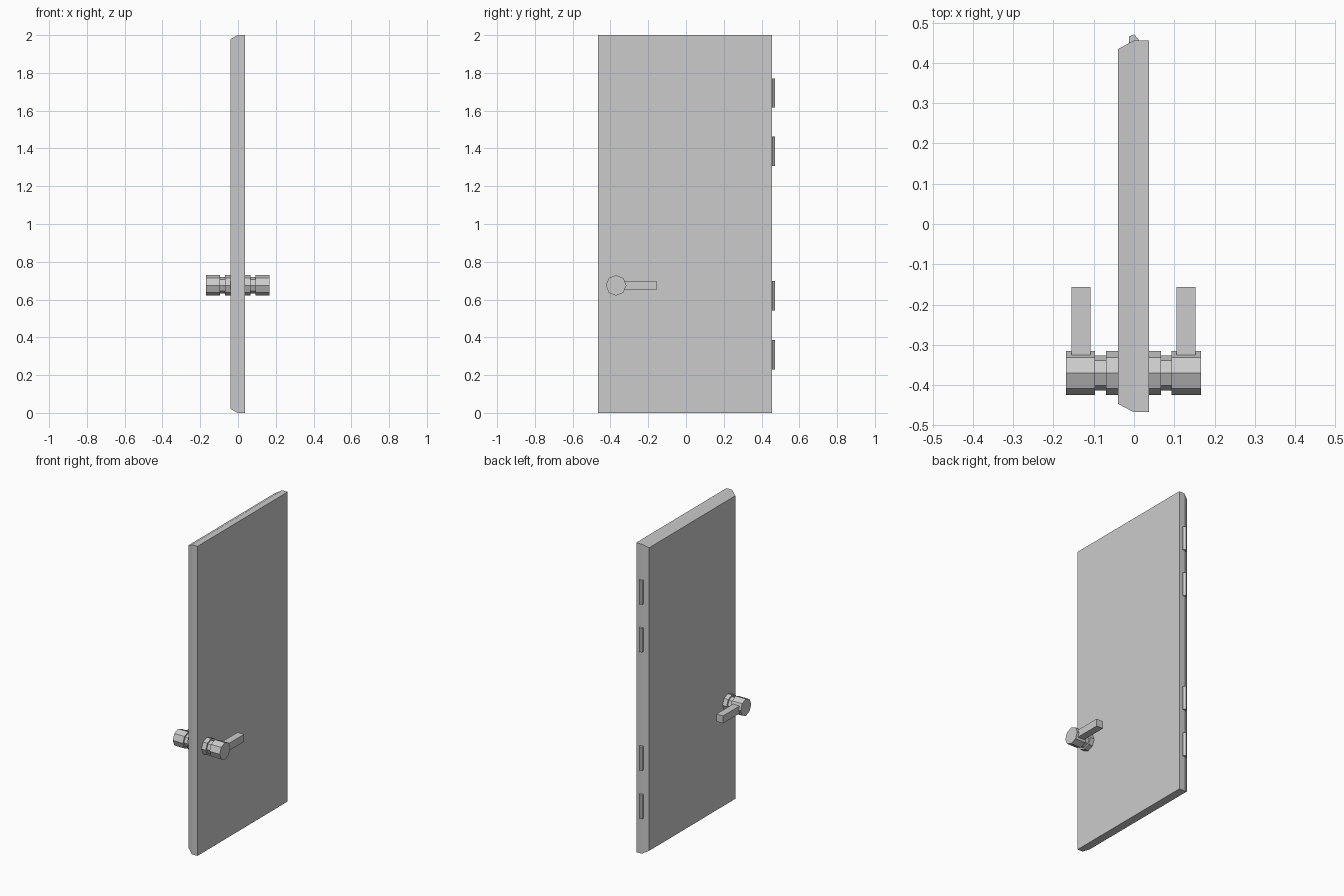
import bpy, bmesh, math
from mathutils import Matrix, Vector

if "Cube" in bpy.data.objects:
    bpy.data.objects.remove(bpy.data.objects["Cube"], do_unlink=True)

grey = bpy.data.materials.new("plain_grey")
grey.use_nodes = True
colour = (0.6, 0.6, 0.6, 1)
grey.diffuse_color = colour
grey.node_tree.nodes["Principled BSDF"].inputs["Base Color"].default_value = colour


def finish(name, bm):
    bmesh.ops.recalc_face_normals(bm, faces=bm.faces)
    mesh = bpy.data.meshes.new(name)
    bm.to_mesh(mesh)
    bm.free()
    mesh.materials.append(grey)
    obj = bpy.data.objects.new(name, mesh)
    bpy.context.collection.objects.link(obj)
    return obj


def add_box(bm, low, high):
    low, high = Vector(low), Vector(high)
    place = Matrix.Translation((low + high) / 2) @ Matrix.Diagonal((*(high - low), 1))
    return bmesh.ops.create_cube(bm, size=1, matrix=place)["verts"]


def octagon(bm, x0, x1, radius, y, z):
    place = Matrix.Translation(((x0 + x1) / 2, y, z)) @ Matrix.Rotation(math.pi / 2, 4, "Y")
    bmesh.ops.create_cone(bm, cap_ends=True, segments=8, radius1=radius,
                          radius2=radius, depth=x1 - x0, matrix=place)


# Door slab: straight half on the left, tapered half on the right
MID, HALF, BEVEL = -0.0015, 0.0385, 0.021
bm = bmesh.new()
add_box(bm, (MID, -0.467, 0), (MID + HALF, 0.455, 2))
back = next(f for f in bm.faces if f.calc_center_median().x < MID + 0.001)
extruded = bmesh.ops.extrude_face_region(bm, geom=[back])["geom"]
for v in (g for g in extruded if isinstance(g, bmesh.types.BMVert)):
    v.co.x = MID - HALF
    v.co.y += BEVEL if v.co.y < 0 else -BEVEL
    v.co.z += BEVEL if v.co.z < 1 else -BEVEL
if back.is_valid:
    bmesh.ops.delete(bm, geom=[back], context="FACES_ONLY")
finish("door_slab", bm)

# Handles: stepped octagonal knob and square lever on both sides
for side, sign in (("left", 1), ("right", -1)):
    def span(a, b):
        return sorted((MID + sign * a, MID + sign * b))

    bm = bmesh.new()
    for a, b, radius in ((HALF, 0.068, 0.0545), (0.068, 0.095, 0.0435), (0.095, 0.1675, 0.0545)):
        octagon(bm, *span(a, b), radius, -0.37, 0.675)
    finish(side + "_knob", bm)

    bm = bmesh.new()
    x0, x1 = span(0.107, 0.154)
    add_box(bm, (x0, -0.35, 0.65), (x1, -0.156, 0.698))
    finish(side + "_lever", bm)

# Hinges: short faceted barrels half sunk into the back edge
profile = ((-0.012, 0.45), (-0.012, 0.466), (0.001, 0.4705), (0.012, 0.457), (0.012, 0.45))
for number, z in enumerate((0.308, 0.62, 1.385, 1.693), 1):
    bm = bmesh.new()
    face = bm.faces.new([bm.verts.new((x, y, z - 0.077)) for x, y in profile])
    extruded = bmesh.ops.extrude_face_region(bm, geom=[face])["geom"]
    top = [g for g in extruded if isinstance(g, bmesh.types.BMVert)]
    bmesh.ops.translate(bm, verts=top, vec=(0, 0, 0.154))
    if not any(f.calc_center_median().z < z - 0.076 for f in bm.faces):
        bm.faces.new([v for v in bm.verts if v not in top])
    finish(f"hinge_{number}", bm)
